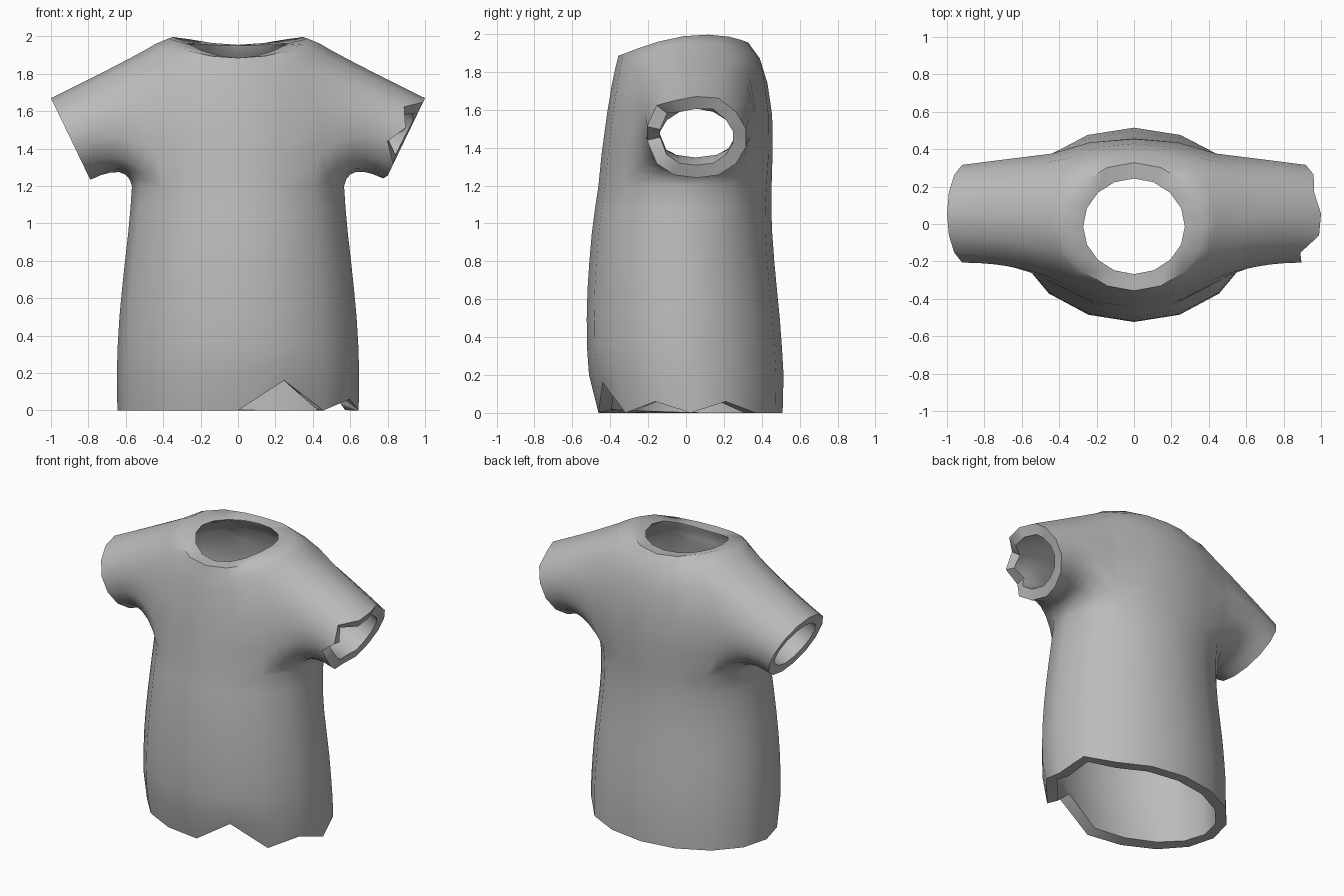
import bpy, bmesh, math
from mathutils import Vector

if "Cube" in bpy.data.objects:
    bpy.data.objects.remove(bpy.data.objects["Cube"])

N = 16                      # segments around the body
fabric = bpy.data.materials.new("grey fabric")
fabric.diffuse_color = (0.5, 0.5, 0.5, 1)
fabric.use_nodes = True
fabric.node_tree.nodes["Principled BSDF"].inputs["Base Color"].default_value = fabric.diffuse_color

bm = bmesh.new()


def ring(rx, y_front, y_back, z_front, z_side, z_back, square=1, tilt=0):
    """Body ring: index 0 is the front middle, 4 the right side, 8 the back middle."""
    cy, ry = (y_front + y_back) / 2, (y_back - y_front) / 2
    verts = []
    for k in range(N):
        a = math.tau * k / N
        c = math.cos(a)
        end = z_front if c > 0 else z_back
        depth = c if c > 0 else -abs(c) ** square
        verts.append(bm.verts.new((rx * math.sin(a), cy - ry * depth,
                                   z_side + (end - z_side) * c * c - tilt * c * (1 - c * c))))
    return verts


def bridge(a, b, skip=()):
    n = len(a)
    for k in range(n):
        if k not in skip:
            j = (k + 1) % n
            bm.faces.new((a[k], a[j], b[j], b[k]))


# Body rings from hem to armpit: z, half width, front y, back y, squareness of the back
body = [(0, .645, -.462, .51, 1), (.2, .648, -.512, .515, 1),
        (.35, .643, -.523, .506, 1), (.5, .634, -.524, .495, 1), (.65, .62, -.52, .48, 1),
        (.8, .604, -.51, .466, 1), (.95, .587, -.497, .455, .95), (1.08, .575, -.48, .45, .87),
        (1.2, .567, -.462, .452, .75)]
rings = [ring(rx, f, b, z, z, z, sq) for z, rx, f, b, sq in body]
ARMPIT = len(rings) - 1

# Chest rings, whose side vertices are left out for the sleeve holes
rings.append(ring(.62, -.445, .457, 1.37, 1.37, 1.37, .6))
rings.append(ring(.62, -.418, .455, 1.57, 1.57, 1.57, .57))

# Yoke, neckline and inner neck edge
rings.append(ring(.50, -.392, .43, 1.73, 1.925, 1.74, .62))
rings.append(ring(.44, -.375, .39, 1.81, 1.96, 1.87, .8, .02))
rings.append(ring(.375, -.357, .328, 1.885, 1.988, 1.955, 1, .04))
rings.append(ring(.272, -.268, .243, 1.885, 1.965, 1.95))
neck_edge = [v.co.copy() for v in rings[-1]]

YOKE = ARMPIT + 3
holes = (2, 3, 4, 5, 10, 11, 12, 13)
for i in range(len(rings) - 1):
    bridge(rings[i], rings[i + 1], holes if ARMPIT <= i < YOKE else ())

# Ragged hem on the right-hand side
for k, z in ((1, .16), (3, .06), (5, .06)):
    rings[0][k].co.z = z
rings[0][1].co.y -= .015
rings[1][1].co.z = .25

# Sleeves: curved from the armhole loop to a slanted cuff
STEPS = 6
tears = {0: .015, 6: .03, 9: .08, 10: .025, 11: .08}     # pulled-back points of the ragged cuff
for side in (1, -1):
    col = lambda k: k if side > 0 else (N - k) % N
    low, c1, c2, top = rings[ARMPIT:YOKE + 1]
    loop = [low[col(k)] for k in range(2, 7)] + [c1[col(6)], c2[col(6)]]
    loop += [top[col(k)] for k in range(6, 1, -1)] + [c2[col(2)], c1[col(2)]]
    axis = Vector((.9 * side, 0, -.44))
    layers = [loop] + [[] for _ in range(STEPS)]
    for i, v in enumerate(loop):
        a = math.tau * (i - 2) / len(loop)
        up = -math.cos(a)
        cuff = Vector((side * (.895 + .105 * up), .055 + .268 * math.sin(a), 1.452 + .218 * up))
        ctrl = cuff - axis * (.285 + .065 * up)
        ctrl.y += .035 * max(0, math.sin(a))
        if side > 0:
            cuff -= axis * tears.get((i - 2) % len(loop), 0)
        for s in range(1, STEPS + 1):
            t = s / STEPS
            layers[s].append(bm.verts.new(v.co * (1 - t) ** 2 + ctrl * 2 * t * (1 - t) + cuff * t * t))
    for s in range(STEPS):
        bridge(layers[s], layers[s + 1])

# Remove the unused vertices inside the armholes
bmesh.ops.delete(bm, geom=[v for v in bm.verts if not v.link_faces], context='VERTS')
bmesh.ops.recalc_face_normals(bm, faces=bm.faces)
front = min(bm.faces, key=lambda f: f.calc_center_median().y)
if front.normal.y > 0:
    bmesh.ops.reverse_faces(bm, faces=bm.faces)

mesh = bpy.data.meshes.new("shirt")
bm.to_mesh(mesh)
bm.free()
shirt = bpy.data.objects.new("shirt", mesh)
bpy.context.collection.objects.link(shirt)
mesh.materials.append(fabric)

# Cloth thickness, inwards, tapering to a thin lip at the neck
group = shirt.vertex_groups.new(name="thickness")
for v in mesh.vertices:
    lip = any((v.co - p).length < 1e-4 for p in neck_edge)
    group.add([v.index], .08 if lip else 1, 'REPLACE')
bpy.context.view_layer.objects.active = shirt
shirt.select_set(True)
solid = shirt.modifiers.new("thickness", 'SOLIDIFY')
solid.thickness = .072
solid.offset = -1
solid.vertex_group = group.name
bpy.ops.object.modifier_apply(modifier=solid.name)
bpy.ops.object.shade_smooth_by_angle(angle=math.radians(50))
